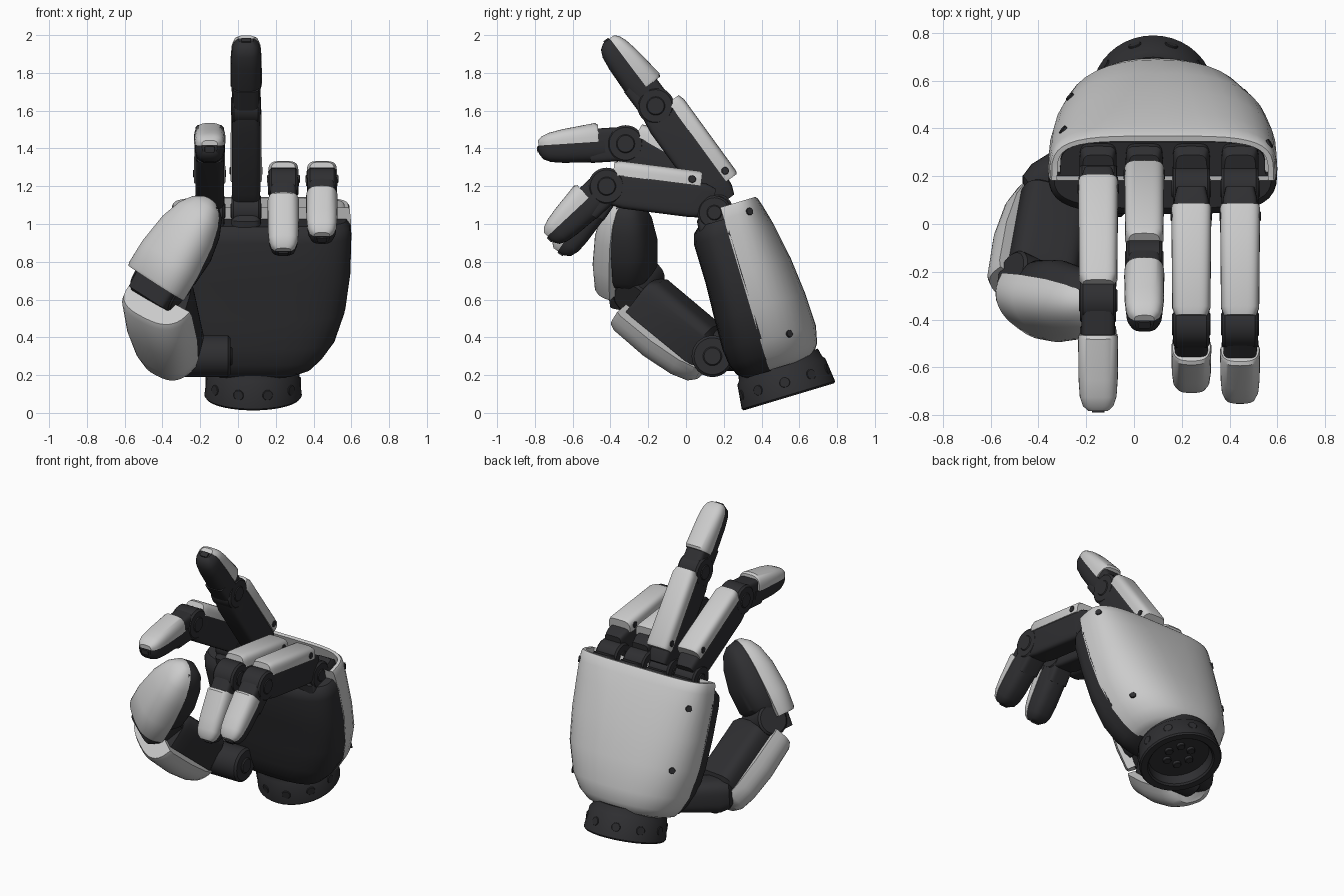
import bpy, bmesh
from math import sin, cos, pi, radians
from mathutils import Vector, Matrix

dark = bpy.data.materials.new("dark_plastic")
dark.diffuse_color = (0.028, 0.028, 0.031, 1)


def frame(origin, d, n):
    """Local axes: x = side, y = back normal, z = along the part."""
    d = Vector(d).normalized()
    n = Vector(n)
    n = (n - d * n.dot(d)).normalized()
    s = n.cross(d)
    m = Matrix((s, n, d)).transposed().to_4x4()
    m.translation = Vector(origin)
    return m


def spow(v, p):
    return (1 if v >= 0 else -1) * abs(v) ** p


def section(w, h, e, sign=0, count=20):
    """Superellipse outline: full for sign 0, else the half on that side."""
    steps = count * 2 if sign == 0 else count + 1
    k = sign or 1
    return [(w * spow(cos(pi * i / count), 2 / e), k * h * spow(sin(pi * i / count), 2 / e)) for i in range(steps)]


def loft(name, m, stations, e=2.5, sign=0, base=0.0, mat=dark):
    """Stations are (distance, half width, height, side offset, exponent)."""
    bm = bmesh.new()
    rings = []
    for st in stations:
        s, w, h = st[:3]
        off = st[3] if len(st) > 3 else 0
        ex = st[4] if len(st) > 4 else e
        rings.append([bm.verts.new(m @ Vector((x + off, base + y, s))) for x, y in section(w, h, ex, sign)])
    for a, b in zip(rings, rings[1:]):
        for i in range(len(a)):
            j = (i + 1) % len(a)
            bm.faces.new((a[i], a[j], b[j], b[i]))
    bm.faces.new(rings[0])
    bm.faces.new(rings[-1])
    bmesh.ops.recalc_face_normals(bm, faces=bm.faces)
    me = bpy.data.meshes.new(name)
    bm.to_mesh(me)
    bm.free()
    ob = bpy.data.objects.new(name, me)
    bpy.context.collection.objects.link(ob)
    if mat:
        me.materials.append(mat)
    return ob


def pin(name, centre, axis, r, width, mat=dark):
    """Cylinder with chamfered rims, centred on a point."""
    axis = Vector(axis).normalized()
    ref = Vector((0, 0, 1)) if abs(axis.z) < 0.9 else Vector((0, 1, 0))
    c = min(r, width) * 0.12
    h = width / 2
    return loft(name, frame(centre, axis, ref), [(-h, r - c, r - c), (-h + c, r, r), (h - c, r, r), (h, r - c, r - c)], 2, mat=mat)


# Tilted hand frame shared by the wrist and palm
t = radians(16.7)
hand = frame((0.08, 0.545, 0.085), (0, -sin(t), cos(t)), (0, cos(t), sin(t)))

# Wrist ring, hollow underneath
loft("wrist_ring", hand, [(s, r, r) for s, r in
     [(0.07, 0.19), (0.01, 0.2), (0, 0.21), (0, 0.25), (0.01, 0.258), (0.14, 0.243), (0.155, 0.23), (0.2, 0.22)]], 2)
for i in range(10):
    a = 2 * pi * i / 10
    r = Vector((cos(a), sin(a), 0))
    pin("wrist_screw", hand @ (r * 0.243 + Vector((0, 0, 0.08))), hand.to_3x3() @ r, 0.028, 0.02)
for i in range(6):
    a = 2 * pi * i / 6
    pin("wrist_contact", hand @ Vector((0.08 * cos(a), 0.08 * sin(a), 0.065)), hand.col[2].xyz, 0.025, 0.03)

# Palm: dark front body, dark knuckle bay and pale back shell
loft("palm_body", hand, [(0.16, 0.24, 0.14, 0), (0.19, 0.3, 0.18, 0.01), (0.25, 0.355, 0.205, 0.015), (0.34, 0.408, 0.215, 0.025),
     (0.5, 0.452, 0.21, 0.035), (0.7, 0.475, 0.2, 0.04), (0.92, 0.48, 0.2, 0.04), (0.97, 0.475, 0.185, 0.04),
     (1.0, 0.455, 0.15, 0.04)], 3.4, -1, -0.05)
loft("knuckle_bay", hand, [(0.8, 0.43, 0.16, 0.04), (1.0, 0.43, 0.16, 0.04)], 5, 1, -0.07)
shell = [(0.165, 0.26, 0.21, 0, 2.4), (0.18, 0.3, 0.25, 0, 2.4), (0.23, 0.35, 0.285, 0.01, 2.4), (0.32, 0.405, 0.305, 0.02, 2.4),
         (0.5, 0.453, 0.3, 0.035, 2.5), (0.7, 0.475, 0.28, 0.04, 2.6), (0.9, 0.48, 0.245, 0.04, 3), (1.0, 0.477, 0.22, 0.04, 3.6),
         (1.05, 0.472, 0.205, 0.04, 4), (1.065, 0.465, 0.195, 0.04, 4)]
loft("back_shell", hand, shell + [(1.065, 0.442, 0.172, 0.04, 4.5), (0.97, 0.442, 0.172, 0.04, 4.5)], 2.5, 1, -0.06, None)
for st, i in [(shell[3], 3), (shell[7], 3), (shell[4], 16), (shell[6], 16)]:
    x, y = section(st[1], st[2], st[4], 1)[i]
    pin("shell_screw", hand @ Vector((x + st[3], y - 0.06, st[0])), hand.to_3x3() @ Vector((x * 0.5, y, 0)), 0.02, 0.012)


def finger(name, x, root, p0, p1, tip, g):
    X = (1, 0, 0)
    # Knuckle
    pin(name + "_knuckle", (x, *root), X, 0.09, 0.155)
    pin(name + "_knuckle_pin", (x, *root), X, 0.04, 0.165)
    kn = hand.copy()
    kn.translation = hand @ Vector((x - 0.08, -0.06, 0))
    loft(name + "_knuckle_block", kn, [(0.9, 0.078, 0.15), (1.03, 0.078, 0.14), (1.06, 0.065, 0.11)], 6)
    # Proximal segment with back cover
    a, b = Vector((x, *p0)), Vector((x, *p1))
    d = b - a
    L = d.length
    m = frame(a, d, (0, d.z, -d.y))
    loft(name + "_proximal", m, [(-0.02, 0.06, 0.07), (0.03, 0.072, 0.09), (0.1, 0.076, 0.097),
         (L - 0.1, 0.076, 0.097), (L - 0.02, 0.07, 0.085)], 6, base=-0.01)
    loft(name + "_proximal_cover", m, [(0.06, 0.08, 0.07), (0.075, 0.084, 0.078), (L - 0.06, 0.08, 0.078), (L - 0.025, 0.066, 0.068)],
         4, 1, 0.064, None)
    pin(name + "_cover_screws", m @ Vector((0, 0.095, 0.11)), X, 0.02, 0.174)
    # Middle joint
    pin(name + "_joint", b, X, 0.098, 0.15)
    pin(name + "_joint_pin", b, X, 0.05, 0.16)
    # Fingertip segment with back cover
    d = Vector((x, *tip)) - b
    L = d.length
    m = frame(b, d, (0, d.z, -d.y))
    loft(name + "_link", m, [(0, 0.07, 0.09), (g + 0.05, 0.07, 0.09)], 6)
    loft(name + "_tip_pad", m, [(g - 0.03, 0.075, 0.105), (g + 0.05, 0.081, 0.108), (L - 0.13, 0.08, 0.102), (L - 0.06, 0.075, 0.093),
         (L - 0.02, 0.063, 0.075), (L, 0.04, 0.045)], 3, -1, 0.022)
    loft(name + "_tip_cover", m, [(g, 0.08, 0.09), (g + 0.015, 0.084, 0.1), (L - 0.13, 0.082, 0.078), (L - 0.06, 0.077, 0.064),
         (L - 0.02, 0.064, 0.048), (L, 0.042, 0.028)], 3, 1, 0.02, None)
    loft(name + "_tip_button", m, [(L - 0.02, 0.03, 0.02), (L + 0.008, 0.026, 0.016)], 5)


finger("index", -0.15, (0.16, 1.07), (0.195, 1.13), (-0.32, 1.425), (-0.78, 1.395), 0.14)
finger("middle", 0.043, (0.16, 1.07), (0.195, 1.137), (-0.16, 1.625), (-0.42, 1.97), 0.11)
finger("ring", 0.24, (0.15, 1.06), (0.13, 1.13), (-0.42, 1.2), (-0.662, 0.845), 0.11)
finger("little", 0.444, (0.15, 1.06), (0.13, 1.13), (-0.42, 1.2), (-0.72, 0.92), 0.11)

# Thumb base hinge
pin("thumb_hinge", (-0.2, 0.14, 0.3), (1, 0, 0), 0.11, 0.32)
pin("thumb_hinge_cap", (-0.2, 0.14, 0.3), (1, 0, 0), 0.05, 0.34)
m = frame((-0.16, 0.3, 0.32), (-0.28, -0.19, 0.02), (0, 0, 1))
loft("thumb_base_link", m, [(0, 0.1, 0.1), (0.25, 0.11, 0.11), (0.31, 0.09, 0.09), (0.34, 0.04, 0.05)], 3)

# Thumb lower segment: square core with a cover wrapping the outer side
axis = (-0.07, -0.385, 0.315)
m = frame((-0.34, 0.1, 0.30), axis, (-0.25, -0.6, -0.75))
loft("thumb_lower_body", m, [(0.0, 0.12, 0.17), (0.05, 0.15, 0.22), (0.42, 0.15, 0.225), (0.46, 0.14, 0.2)], 5, -1, 0.05)
m = frame((-0.345, 0.1, 0.30), axis, (-0.62, -0.5, -0.6))
loft("thumb_lower_cover", m, [(-0.04, 0.1, 0.13), (-0.01, 0.145, 0.155), (0.08, 0.18, 0.175), (0.25, 0.205, 0.185),
     (0.46, 0.205, 0.175), (0.49, 0.195, 0.16)], 2.8, 1, -0.01, None)

# Thumb tip segment
axis = (0.28, -0.02, 0.45)
m = frame((-0.42, -0.3, 0.68), axis, (-0.3, -0.95, 0.2))
pin("thumb_joint", (-0.41, -0.25, 0.67), m.col[0].xyz, 0.1, 0.27)
loft("thumb_link", m, [(-0.09, 0.12, 0.08), (0.12, 0.13, 0.1)], 6)
loft("thumb_tip_pad", m, [(0.06, 0.14, 0.14), (0.1, 0.16, 0.17), (0.25, 0.165, 0.175), (0.38, 0.14, 0.155), (0.47, 0.1, 0.125),
     (0.51, 0.06, 0.09), (0.525, 0.02, 0.04)], 3, -1, 0.03)
m = frame((-0.42, -0.3, 0.68), axis, (-0.45, -0.85, 0.28))
loft("thumb_tip_cover", m, [(0, 0.185, 0.145), (0.015, 0.19, 0.155), (0.15, 0.187, 0.165), (0.32, 0.165, 0.15), (0.43, 0.13, 0.12),
     (0.49, 0.09, 0.085), (0.525, 0.04, 0.04), (0.53, 0.015, 0.02)], 2.6, 1, 0.005, None)

# Smooth shading with crisp edges
for ob in bpy.context.collection.objects:
    ob.select_set(True)
    bpy.context.view_layer.objects.active = ob
bpy.ops.object.shade_smooth_by_angle(angle=radians(35))
